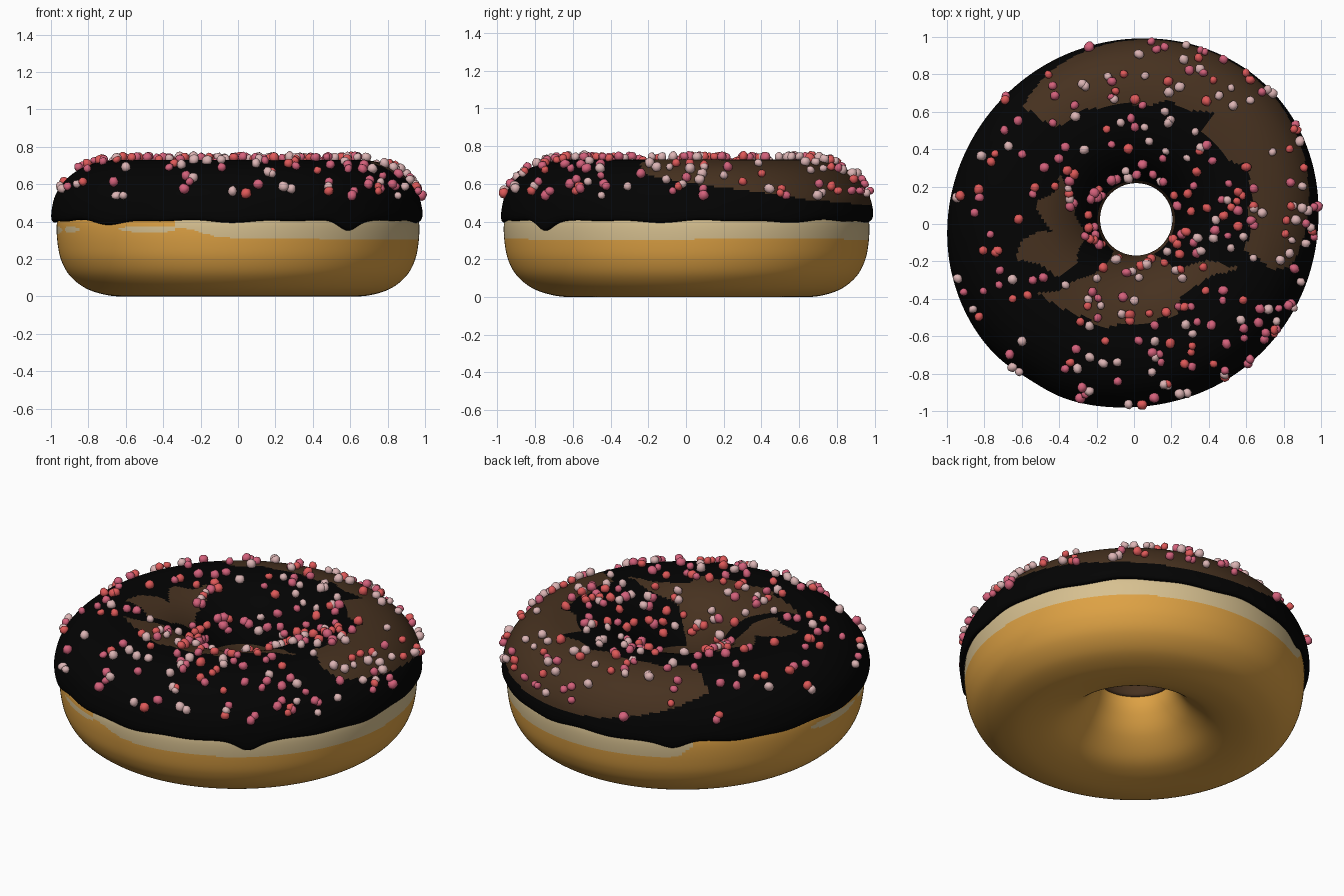
import bpy, bmesh, math, random
from mathutils import Vector, Matrix

if "Cube" in bpy.data.objects:
    bpy.data.objects.remove(bpy.data.objects["Cube"])

random.seed(7)
N = 288  # segments around the ring


def material(name, rgb):
    m = bpy.data.materials.new(name)
    m.diffuse_color = (*rgb, 1)
    m.use_nodes = True
    m.node_tree.nodes["Principled BSDF"].inputs["Base Color"].default_value = m.diffuse_color
    return m


ORANGE = material("golden dough", (0.73, 0.36, 0.058))
CREAM = material("pale dough", (0.68, 0.53, 0.28))
BLACK = material("dark icing", (0.001, 0.001, 0.001))
BROWN = material("brown icing", (0.062, 0.031, 0.014))
PINK = material("pink sprinkle", (0.66, 0.12, 0.20))
CORAL = material("coral sprinkle", (0.74, 0.10, 0.10))
PALE = material("pale sprinkle", (0.72, 0.46, 0.46))


def spline(pts, steps):
    """Catmull-Rom curve through profile points"""
    p = [Vector(q) for q in pts]
    p = [2 * p[0] - p[1]] + p + [2 * p[-1] - p[-2]]
    out = []
    for i in range(1, len(p) - 2):
        a, b, c, d = p[i - 1:i + 3]
        for k in range(steps):
            t = k / steps
            out.append(0.5 * (2 * b + (c - a) * t + (2 * a - 5 * b + 4 * c - d) * t * t
                              + (3 * b - a - 3 * c + d) * t ** 3))
    return out + [p[-2]]


def bump(deg, centre, width):
    d = (deg - centre + 180) % 360 - 180
    return math.exp(-(d / width) ** 2)


def finish(name, bm, mats, angle=50):
    me = bpy.data.meshes.new(name)
    bm.to_mesh(me)
    bm.free()
    ob = bpy.data.objects.new(name, me)
    bpy.context.collection.objects.link(ob)
    for m in mats:
        me.materials.append(m)
    bpy.ops.object.select_all(action='DESELECT')
    ob.select_set(True)
    bpy.context.view_layer.objects.active = ob
    bpy.ops.object.shade_smooth_by_angle(angle=math.radians(angle))


def ring(name, profile, place, mats, rule):
    """Closed ring swept from a profile, coloured by a rule on face centres"""
    bm = bmesh.new()
    cols = [[bm.verts.new(place(p, 360 * i / N)) for p in profile] for i in range(N)]
    n = len(profile)
    for i in range(N):
        a, b = cols[i], cols[(i + 1) % N]
        for j in range(n):
            k = (j + 1) % n
            f = bm.faces.new((a[j], b[j], b[k], a[k]))
            f.material_index = rule(f.calc_center_median())
    bmesh.ops.recalc_face_normals(bm, faces=bm.faces)
    finish(name, bm, mats)


# Dough: rounded ring with a pale band below the icing
dough_profile = spline([(0.955, 0.46), (0.97, 0.38), (0.965, 0.28), (0.945, 0.19),
                        (0.90, 0.11), (0.82, 0.045), (0.72, 0.01), (0.62, 0.0),
                        (0.50, 0.015), (0.40, 0.055), (0.30, 0.14), (0.24, 0.23),
                        (0.213, 0.31), (0.212, 0.40), (0.23, 0.46)], 13)


def place_dough(p, deg):
    """Slightly stretched along one diagonal, hole slightly off centre"""
    a = math.radians(deg)
    w = max(0, min(1, (0.97 - p.x) / 0.75))
    r = p.x * (1 + (1 - w) * (0.026 * math.cos(2 * a - math.pi / 2) - 0.002))
    return Vector((r * math.cos(a) + 0.012 * w, r * math.sin(a) + 0.022 * w + 0.003, p.y))


def dough_rule(c):
    if c.z < 0.28 or c.xy.length < 0.8:
        return 0
    d = math.degrees(math.atan2(c.y, c.x)) % 360
    low = 0.306 + 0.006 * math.sin(math.radians(3 * d))
    if d < 128 or d > 250:
        low += 0.06 * (bump(d, 250, 10) + bump(d, 128, 4))
        return int(c.z > low)
    for centre, width, z, h in ((184, 13, 0.355, 0.022), (205, 6, 0.358, 0.014), (241, 11, 0.36, 0.016)):
        if ((d - centre) / width) ** 2 + ((c.z - z) / h) ** 2 < 1:
            return 1
    return 0


ring("dough", dough_profile, place_dough, [ORANGE, CREAM], dough_rule)

# Icing: domed cap with a wavy, dripping lower edge and brown patches
icing_profile = spline([(0.95, 0.41), (0.983, 0.402), (0.998, 0.42), (0.996, 0.47), (0.975, 0.545),
                        (0.92, 0.625), (0.84, 0.685), (0.74, 0.72), (0.64, 0.73), (0.52, 0.725),
                        (0.42, 0.70), (0.33, 0.645), (0.26, 0.57), (0.215, 0.48),
                        (0.195, 0.40), (0.197, 0.345), (0.218, 0.33)], 7)


def place_icing(p, deg):
    w = max(0, min(1, (0.52 - p.y) / 0.11))
    edge = 0.005 * math.sin(math.radians(9 * deg)) + 0.004 * math.sin(math.radians(17 * deg + 40))
    edge -= 0.042 * bump(deg, 308, 4.5) + 0.03 * bump(deg, 121, 5) + 0.012 * bump(deg, 226, 6)
    o = max(0, min(1, (p.x - 0.5) / 0.45))
    r = p.x * (1 - o * (0.014 * bump(deg, 236, 9) + 0.012 * bump(deg, 0, 25)
                        + 0.009 * bump(deg, 90, 30) + 0.015 * bump(deg, 270, 25)))
    v = place_dough(Vector((r, p.y)), deg)
    if p.x > 0.5:
        v.z += edge * w
    return v


PATCH_BACK = [(-0.52, 0.55), (-0.56, 0.60), (-0.7, 0.8), (0, 1.3), (1.2, 1.2), (1.3, 0),
              (1.1, -0.23), (0.72, -0.23), (0.60, -0.15), (0.62, 0.1), (0.63, 0.3), (0.48, 0.36),
              (0.36, 0.5), (0.42, 0.58), (0.2, 0.65), (-0.2, 0.63), (-0.42, 0.53)]
PATCH_LEFT = [(-0.38, 0.27), (-0.32, 0.1), (-0.27, -0.08), (-0.3, -0.22), (-0.42, -0.27),
              (-0.62, -0.18), (-0.6, -0.08), (-0.45, -0.03), (-0.53, 0.1), (-0.42, 0.2)]
PATCH_FRONT = [(-0.28, -0.3), (-0.12, -0.18), (-0.05, -0.1), (0.06, -0.1), (0.2, -0.24), (0.32, -0.2),
               (0.55, -0.22), (0.42, -0.28), (0.25, -0.38), (0.22, -0.5), (-0.1, -0.55),
               (-0.3, -0.5), (-0.5, -0.38)]
# lower limit (angle, z) of the back patch on the outer rim
LIMIT = [(-20, 0.67), (0, 0.605), (15, 0.575), (40, 0.515), (70, 0.485), (95, 0.50), (115, 0.57), (140, 0.69)]


def inside(x, y, poly):
    hit = False
    for (ax, ay), (bx, by) in zip(poly, poly[1:] + poly[:1]):
        if (ay > y) != (by > y) and x < ax + (y - ay) * (bx - ax) / (by - ay):
            hit = not hit
    return hit


def icing_rule(c):
    if c.xy.length < 0.26 and c.z < 0.46:  # lip inside the hole
        return 1
    x = c.x + 0.012 * math.sin(31 * c.y)
    y = c.y + 0.012 * math.sin(27 * c.x)
    if inside(x, y, PATCH_BACK):
        d = math.degrees(math.atan2(c.y, c.x))
        for (a, za), (b, zb) in zip(LIMIT, LIMIT[1:]):
            if a <= d <= b:
                return int(c.xy.length < 0.8 or c.z > za + (zb - za) * (d - a) / (b - a))
        return 0
    return int(inside(x, y, PATCH_LEFT) or inside(x, y, PATCH_FRONT))


ring("icing", icing_profile, place_icing, [BLACK, BROWN], icing_rule)

# Sprinkles: small lumpy beads resting on the icing
top = [i for i in range(1, len(icing_profile) - 1) if icing_profile[i].y > 0.53]
area = [icing_profile[i].x * (icing_profile[i + 1] - icing_profile[i - 1]).length for i in top]
meshes = {"pink": bmesh.new(), "coral": bmesh.new(), "pale": bmesh.new()}


def add_bead(i, deg):
    p = place_icing(icing_profile[i], deg)
    across = place_icing(icing_profile[i + 1], deg) - place_icing(icing_profile[i - 1], deg)
    around = place_icing(icing_profile[i], deg + 1) - place_icing(icing_profile[i], deg - 1)
    n = around.cross(across).normalized()
    if n.z < 0:
        n = -n
    s = random.uniform(0.021, 0.029)
    bm = meshes[random.choice(("pink", "pink", "coral", "coral", "pale", "pale"))]
    spin = Matrix.Rotation(random.uniform(0, 6.28), 4, Vector((random.random(), random.random(), 1)))
    size = Matrix.Diagonal((s * random.uniform(0.85, 1), s, s * random.uniform(0.9, 1.12), 1))
    made = bmesh.ops.create_icosphere(bm, subdivisions=2, radius=1,
                                      matrix=Matrix.Translation(p + n * 0.015) @ spin @ size)
    for v in made["verts"]:
        v.co += (v.co - p) * random.uniform(-0.07, 0.07)


count = 0
while count < 285:
    i, deg = random.choices(top, area)[0], random.uniform(0, 360)
    x = icing_profile[i].x * math.cos(math.radians(deg))
    if random.random() < 0.75 + 0.25 * x:  # denser towards the right
        add_bead(i, deg)
        count += 1
for _ in range(24):  # beads fallen around the hole
    add_bead(random.choice([i for i in top if icing_profile[i].x < 0.29]), random.uniform(0, 360))

for key, mat in (("pink", PINK), ("coral", CORAL), ("pale", PALE)):
    finish(key + "_sprinkles", meshes[key], [mat], 80)
